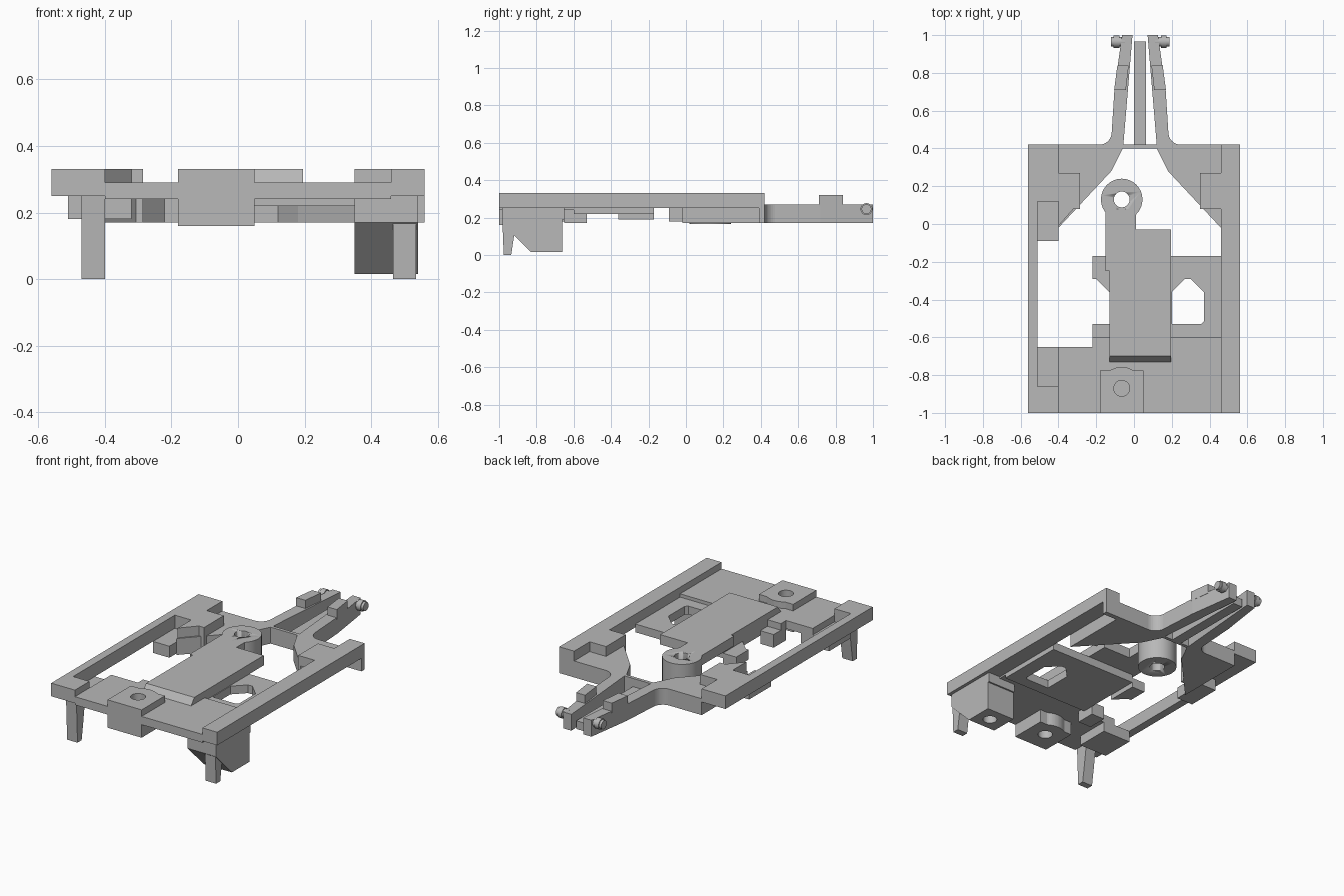
import bpy, bmesh, math

cube = bpy.data.objects.get("Cube")
if cube:
    bpy.data.objects.remove(cube, do_unlink=True)

grey = bpy.data.materials.new("plain_grey")
grey.use_nodes = True
grey.diffuse_color = (0.48, 0.48, 0.48, 1)
grey.node_tree.nodes["Principled BSDF"].inputs["Base Color"].default_value = (0.48, 0.48, 0.48, 1)


def prism(name, outline, lo, hi, axis="z"):
    """Extrude an outline: (x, y) along z, or (y, z) along x."""
    bm = bmesh.new()
    place = (lambda a, b, h: (a, b, h)) if axis == "z" else (lambda a, b, h: (h, a, b))
    bottom = [bm.verts.new(place(a, b, lo)) for a, b in outline]
    top = [bm.verts.new(place(a, b, hi)) for a, b in outline]
    bm.faces.new(bottom)
    bm.faces.new(top)
    n = len(outline)
    for i in range(n):
        j = (i + 1) % n
        bm.faces.new((bottom[i], bottom[j], top[j], top[i]))
    bmesh.ops.recalc_face_normals(bm, faces=bm.faces)
    mesh = bpy.data.meshes.new(name)
    bm.to_mesh(mesh)
    bm.free()
    mesh.materials.append(grey)
    obj = bpy.data.objects.new(name, mesh)
    bpy.context.collection.objects.link(obj)
    return obj


def box(name, x0, x1, y0, y1, z0, z1):
    return prism(name, [(x0, y0), (x1, y0), (x1, y1), (x0, y1)], z0, z1)


def arc(cx, cy, r, start, end, n=32):
    angles = [math.radians(start + (end - start) * i / n) for i in range(n + 1)]
    return [(cx + r * math.cos(a), cy + r * math.sin(a)) for a in angles]


def disc(name, cx, cy, r, lo, hi, axis="z"):
    obj = prism(name, arc(cx, cy, r, 0, 360)[:-1], lo, hi, axis)
    smooth(obj)
    return obj


def smooth(obj):
    bpy.ops.object.select_all(action="DESELECT")
    obj.select_set(True)
    bpy.context.view_layer.objects.active = obj
    bpy.ops.object.shade_smooth_by_angle(angle=math.radians(30))


def cut(obj, cutter):
    mod = obj.modifiers.new("cut", "BOOLEAN")
    mod.operation = "DIFFERENCE"
    mod.solver = "EXACT"
    mod.object = cutter
    cutter.hide_render = True
    cutter.hide_viewport = True
    cutter.display_type = "WIRE"


# Raised side rails and corners
box("left_side_rail", 0.46, 0.56, -1, 0.42, 0.25, 0.33)
box("left_rear_foot_strip", 0.46, 0.56, 0.39, 0.42, 0.17, 0.25)
prism("right_side_rail", [(-0.56, -1), (-0.40, -1), (-0.40, -0.86), (-0.51, -0.86), (-0.51, 0.12),
                          (-0.40, 0.12), (-0.40, 0.42), (-0.56, 0.42)], 0.25, 0.33)

# Front deck and the lower deck behind it
box("front_deck", -0.40, 0.46, -1, -0.65, 0.24, 0.29)
box("front_deck_step", -0.22, 0.46, -0.65, -0.60, 0.24, 0.29)
box("right_front_pad", -0.51, -0.32, -0.86, -0.65, 0.18, 0.25)
lower = prism("lower_deck", [(-0.13, -0.60), (0.46, -0.60), (0.46, -0.17), (-0.13, -0.17)], 0.22, 0.27)
window = [(0.20, -0.53), (0.355, -0.53), (0.37, -0.515), (0.37, -0.36),
          (0.30, -0.29), (0.27, -0.29), (0.20, -0.36)]
cut(lower, prism("window_cutter", window, 0.1, 0.4))
box("right_front_tab", -0.22, -0.13, -0.65, -0.53, 0.17, 0.25)
prism("right_middle_tab", [(-0.22, -0.29), (-0.20, -0.29), (-0.13, -0.36), (-0.13, -0.17),
                           (-0.22, -0.17)], 0.19, 0.25)

# Central tongue with a bevelled front and a round hub
prism("platform", [(-0.73, 0.27), (-0.03, 0.27), (-0.03, 0.33), (-0.70, 0.33), (-0.73, 0.29)],
      -0.13, 0.195, "x")
box("tongue_arm", -0.15, 0.01, -0.25, 0.08, 0.27, 0.33)
hub = disc("hub", -0.065, 0.13, 0.11, 0.165, 0.33)
cut(hub, disc("hub_hole_cutter", -0.065, 0.13, 0.042, 0.1, 0.4))

# Front boss with a vertical hole
boss = prism("front_boss", [(-0.18, -1), (0.05, -1), (0.05, -0.775), (0.0, -0.775)]
             + arc(-0.065, -0.87, 0.113, 60, 120, 12) + [(-0.13, -0.775), (-0.18, -0.775)], 0.16, 0.33)
cut(boss, disc("boss_hole_cutter", -0.065, -0.87, 0.042, 0.1, 0.4))

# Rear cross member with diagonal braces
prism("rear_cross_member", [(-0.40, 0.42), (-0.40, -0.02), (-0.12, 0.28), (-0.06, 0.40),
                            (0.12, 0.40), (0.18, 0.28), (0.46, -0.02), (0.46, 0.42)], 0.17, 0.27)
box("left_rear_lug", 0.35, 0.46, 0.08, 0.27, 0.17, 0.33)
prism("right_rear_lug", [(-0.40, -0.01), (-0.32, 0.08), (-0.285, 0.08), (-0.285, 0.27),
                         (-0.40, 0.27)], 0.17, 0.33)
box("right_rear_pad", -0.51, -0.40, -0.09, 0.12, 0.18, 0.25)

# Twin rear fork arms, mirrored about the fork centre line
CENTRE = 0.032
for side, label in ((1, "left"), (-1, "right")):
    def flip(points):
        return [(CENTRE + side * x, y) for x, y in points]

    fillet = arc(0.215, 0.485, 0.065, 270, 180, 10)
    prism(label + "_fork_arm", flip([(0.09, 0.40), (0.215, 0.40)] + fillet
          + [(0.135, 0.72), (0.095, 1.0), (0.04, 1.0)]), 0.17, 0.27)
    prism(label + "_fork_bump", flip([(0.075, 0.71), (0.137, 0.71), (0.12, 0.84), (0.06, 0.84)]),
          0.26, 0.32)
    for part, radius, near, far in (("pin", 0.026, 0.08, 0.155), ("pin_head", 0.032, 0.11, 0.14)):
        ends = sorted((CENTRE + side * near, CENTRE + side * far))
        disc(label + "_" + part, 0.965, 0.245, radius, ends[0], ends[1], "x")
box("fork_centre_bar", 0.0, 0.064, 0.40, 0.965, 0.17, 0.22)

# Legs and the wedge-shaped housing below the left front corner
leg = [(-0.985, 0.25), (-0.975, 0.0), (-0.935, 0.0), (-0.92, 0.10), (-0.90, 0.25)]
prism("right_front_leg", leg, -0.47, -0.40, "x")
prism("left_front_leg", leg, 0.465, 0.535, "x")
housing = prism("left_front_housing", [(-0.985, 0.25), (-0.985, 0.17), (-0.83, 0.015), (-0.66, 0.015),
                                       (-0.66, 0.19), (-0.65, 0.19), (-0.65, 0.25)], 0.35, 0.54, "x")
cut(housing, disc("housing_hole_cutter", 0.45, -0.75, 0.04, -0.1, 0.12))
